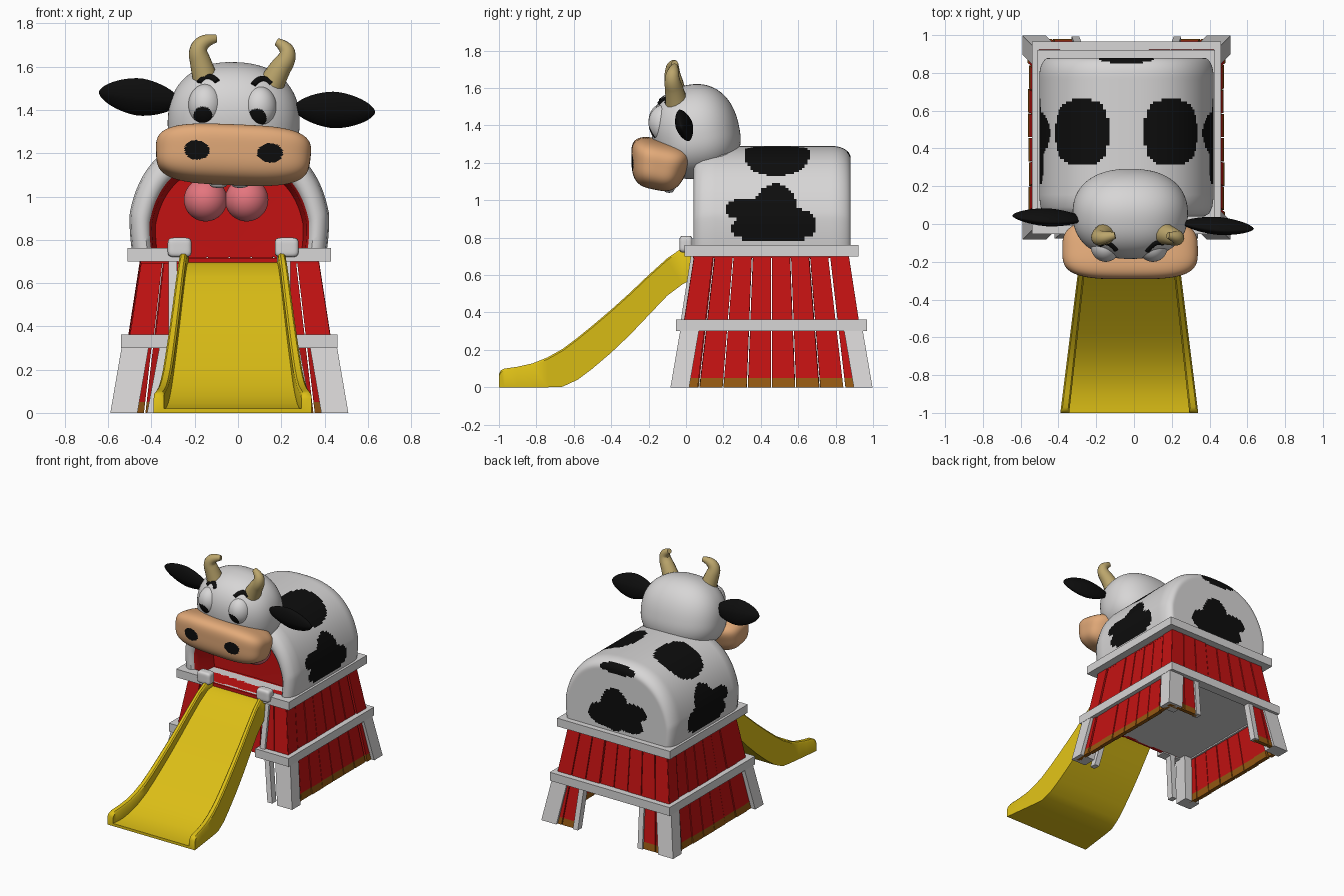
import bpy, bmesh, math, random
from mathutils import Vector, Euler, Matrix
from mathutils.bvhtree import BVHTree

random.seed(4)
if "Cube" in bpy.data.objects:
    bpy.data.objects.remove(bpy.data.objects["Cube"])


def material(name, r, g, b):
    m = bpy.data.materials.new(name)
    m.use_nodes = True
    m.diffuse_color = (r, g, b, 1)
    bsdf = m.node_tree.nodes["Principled BSDF"]
    bsdf.inputs["Base Color"].default_value = (r, g, b, 1)
    bsdf.inputs["Roughness"].default_value = 0.7
    return m


white = material("white", .68, .67, .67)
black = material("black", .004, .004, .004)
red = material("barn red", .55, .006, .006)
yellow = material("slide yellow", .72, .52, .008)
tan = material("muzzle tan", .76, .4, .19)
horn = material("horn", .5, .38, .15)
pink = material("pink", .78, .18, .21)
brown = material("brown", .3, .1, .006)

CX, CY = -.04, .457  # centre of the tower


def finish(name, bm, mats, smooth=True, angle=40):
    bmesh.ops.recalc_face_normals(bm, faces=bm.faces)
    mesh = bpy.data.meshes.new(name)
    bm.to_mesh(mesh)
    bm.free()
    for m in mats:
        mesh.materials.append(m)
    ob = bpy.data.objects.new(name, mesh)
    bpy.context.collection.objects.link(ob)
    if smooth:
        bpy.ops.object.select_all(action='DESELECT')
        ob.select_set(True)
        bpy.context.view_layer.objects.active = ob
        bpy.ops.object.shade_smooth_by_angle(angle=math.radians(angle))
    return ob


def loft(name, rings, mats, paint=None, smooth=False):
    """Closed solid through rings of points; paint(span, centre) picks the material."""
    bm = bmesh.new()
    loops = [[bm.verts.new(p) for p in ring] for ring in rings]
    n = len(rings[0])
    for s, (a, b) in enumerate(zip(loops, loops[1:])):
        for i in range(n):
            j = (i + 1) % n
            f = bm.faces.new((a[i], a[j], b[j], b[i]))
            f.material_index = paint(s, f.calc_center_median()) if paint else 0
    for loop, s in ((loops[0], 0), (loops[-1], len(rings) - 2)):
        f = bm.faces.new(loop)
        f.material_index = paint(s, f.calc_center_median()) if paint else 0
    return finish(name, bm, mats, smooth)


def rect(x0, x1, y0, y1, z):
    return [(x0, y0, z), (x1, y0, z), (x1, y1, z), (x0, y1, z)]


def box(name, mat, x0, x1, y0, y1, z0, z1):
    return loft(name, [rect(x0, x1, y0, y1, z0), rect(x0, x1, y0, y1, z1)], [mat])


def ball(name, mats, loc, rad, n=2, rot=(0, 0, 0), sub=5, paint=None, warp=None):
    """Ball with roundness exponent n: 2 is round, higher is boxier, lower is pointed."""
    bm = bmesh.new()
    bmesh.ops.create_icosphere(bm, subdivisions=sub, radius=1)
    for v in bm.verts:
        v.co /= sum(abs(c) ** n for c in v.co) ** (1 / n)
    if paint:
        for f in bm.faces:
            f.material_index = int(paint(f.calc_center_median()))
    for v in bm.verts:
        if warp:
            v.co = warp(v.co)
        v.co = Vector(a * b for a, b in zip(v.co, rad))
    bm.transform(Matrix.Translation(loc) @ Euler(rot).to_matrix().to_4x4())
    return finish(name, bm, mats)


def tube(name, mat, pts, radii):
    cu = bpy.data.curves.new(name, 'CURVE')
    cu.dimensions = '3D'
    cu.bevel_depth = 1
    cu.bevel_resolution = 5
    cu.use_fill_caps = True
    sp = cu.splines.new('NURBS')
    sp.points.add(len(pts) - 1)
    for q, p, r in zip(sp.points, pts, radii):
        q.co = (*p, 1)
        q.radius = r
    sp.use_endpoint_u = True
    sp.order_u = 3
    sp.resolution_u = 10
    cu.materials.append(mat)
    ob = bpy.data.objects.new(name, cu)
    bpy.context.collection.objects.link(ob)


def in_blobs(u, v, blobs, n=2):
    return any(abs((u - a) / c) ** n + abs((v - b) / d) ** n < 1 for a, b, c, d in blobs)


# Tower planks, leaning inwards, with worn brown feet
def reach(z):
    return .52 - .155 * z


def plank(name, side, u0, u1, z0):
    turn = Matrix.Rotation(side * math.pi / 2, 3, 'Z')
    jut = random.uniform(-.006, .004)
    rings = []
    for z in sorted({z0, max(z0, .05), .72}):
        h = reach(z) + jut
        corners = ((u0 * h + .003, -h), (u1 * h - .003, -h),
                   (u1 * h - .003, .03 - h), (u0 * h + .003, .03 - h))
        rings.append([turn @ Vector((x, y, z)) + Vector((CX, CY, 0)) for x, y in corners])
    loft(name, rings, [red, brown], lambda s, c: int(c.z < .05))


for side, wall in enumerate(("front", "left", "back", "right")):
    for i in range(8):
        lift = .31 if wall == "front" or (wall == "back" and 1 < i < 6) else 0
        plank(f"{wall}_plank_{i}", side, i / 4 - 1, (i + 1) / 4 - 1, lift)

# Legs and inner posts
for sx in (-1, 1):
    for sy, row in ((-1, "front"), (1, "back")):
        rings = []
        for z, out in ((0, .55), (.32, .495)):
            xs = sorted((CX + sx * out, CX + sx * (out - .125)))
            ys = sorted((CY + sy * (out - .01), CY + sy * (out - .11)))
            rings.append(rect(*xs, *ys, z))
        loft(f"{row}_leg", rings, [white])
        rings = []
        for z, mid in ((0, .36), (.32, .3)) if sy < 0 else ((0, .27), (.32, .25)):
            y = CY + sy * (reach(z) - .01)
            rings.append(rect(CX + sx * mid - .02, CX + sx * mid + .02, y - .025, y + .025, z))
        loft(f"{row}_inner_post", rings, [white])
    x = CX + sx * .262
    loft("doorway_post", [rect(x - .02, x + .02, CY - reach(z) - .02, CY - reach(z) + .02, z)
                          for z in (.35, .71)], [white])

# Frames and floors
for name, hx, hy, z0, z1 in (("lower", .5, .51, .3, .363), ("upper", .47, .465, .7, .762)):
    for s, d in ((-1, "right"), (1, "left")):
        xs = sorted((CX + s * hx, CX + s * (hx - .07)))
        box(f"{name}_{d}_beam", white, *xs, CY - hy, CY + hy, z0, z1)
        xs = sorted((CX + s * (hx - .07), CX + s * .22))
        box(f"{name}_front_{d}_beam", white, *xs, CY - hy, CY - hy + .07, z0, z1)
    box(f"{name}_back_beam", white, CX - hx + .07, CX + hx - .07, CY + hy - .07, CY + hy, z0, z1)
box("lower_floor", white, CX - .46, CX + .46, CY - .45, CY + .45, .31, .33)
box("upper_floor", red, CX - .41, CX + .41, CY - .42, CY + .4, .69, .715)

# Slide: stations of y, rail top, underside
stations = [(.03, .755, .575), (-.02, .745, .55), (-.1, .69, .49), (-.2, .6, .385), (-.3, .505, .28),
            (-.4, .415, .185), (-.5, .33, .1), (-.58, .265, .04), (-.66, .205, .003), (-.74, .16, 0),
            (-.82, .128, 0), (-.9, .11, 0), (-.97, .1, 0), (-.99, .09, 0), (-1, .07, 0)]
rings = []
for y, top, low in stations:
    w, r = .24 - .125 * y, .032 - .015 * y
    bed = max(top - .06 + .03 * min(0, y), .02)
    half = [(w, low), (w, top - .01), (w - .008, top), (w - r + .008, top), (w - r, top - .01), (w - r, bed)]
    rings.append([(-.025 + x, y, z) for x, z in half] + [(-.025 - x, y, z) for x, z in reversed(half)])
loft("slide", rings, [yellow], smooth=True)
for x in (-.27, .225):
    ball("slide_bracket", [white], (x, .0, .765), (.055, .035, .045), 5, sub=4)

# Body: arched shell with a red hollow at the front
profile = [(.26, .02), (.25, .74), (.1, .775), (.06, .8), (.042, .84), (.04, .89), (.055, .95), (.09, .985)]
profile += [(.14 + .64 * i / 44, 1) for i in range(45)]
profile += [(.78 + .1 * math.sin(a), .89 + .11 * math.cos(a))
            for a in (math.pi / 2 * i / 10 for i in range(1, 11))]
profile += [(.88, .89 * (1 - i / 32) + .01) for i in range(1, 32)]
rings = []
for y, s in profile:
    ring = []
    for i in range(101):
        a = math.pi * i / 100
        c, h = math.cos(a), .57 * abs(math.sin(a)) ** .8
        x = .475 * math.copysign(abs(c) ** .8, c) * (.94 + .06 * min(1, h / .2))
        ring.append((CX + s * x, y, .72 + s * h))
    rings.append(ring)

patch = [(.48, .93, .12, .16), (.32, .95, .11, .06), (.58, .87, .12, .085),
         (.36, .85, .12, .065), (.52, .84, .12, .06)]


def body_paint(span, c):
    if span < 3:
        return 2
    x = c.x - CX
    if in_blobs(abs(x), c.y, [(.235, .485, .14, .175)], 2.8) and c.z > 1.1:
        return 1
    if c.y > .835 and in_blobs(x, c.z, [(0, 1.235, .15, .036)]):
        return 1
    if c.y > .865:
        return int(in_blobs(x + .46, c.z, patch))
    return int(abs(x) > .3 and in_blobs(c.y, c.z, patch))


loft("cow_body", rings, [white, black, red], body_paint, True)
for x in (-.15, .04):
    ball("pink_bulb", [pink], (x, .165, .985), (.1, .1, .1))

# Head
head = ball("head", [white], (-.02, .055, 1.34), (.305, .235, .28), 2.3, (.18, .03, 0),
            warp=lambda p: Vector((p.x, p.y, p.z * (.8 if p.z < 0 else 1))))
ball("neck", [white], (-.02, .15, 1.23), (.25, .145, .13))
ball("muzzle", [tan, black], (-.022, -.143, 1.19), (.357, .152, .132), 3.4, (-.2, .04, 0), 6,
     lambda p: p.y < -.3 and in_blobs(abs(p.x), p.z, [(.476, -.08, .165, .33)]),
     lambda p: Vector((p.x * (1 + .03 * p.z), p.y * (1 + .2 * p.z), p.z)))
for x in (-.09, .01):
    ball("tooth", [white], (x, -.09, 1.075), (.045, .03, .035), 3, sub=3)

# Eyes and brows
tree = BVHTree.FromPolygons([v.co for v in head.data.vertices], [p.vertices for p in head.data.polygons])
for x, z, side in ((-.15, 1.42, -1), (.1, 1.41, 1)):
    ball("eye", [white, black], (x, -.115, z), (.08, .085, .1), 2, (.1, 0, 0), 5,
         lambda p: p.y < 0 and in_blobs(p.x, p.z, [(-.15, -.42, .54, .46)]))
    pts = []
    for dx, dz in ((-.04, .105), (0, .155), (.045, .11)):
        hit = tree.ray_cast(Vector((x + .01 + dx, -1, z + dz)), Vector((0, 1, 0)))[0]
        pts.append(hit)
    tube("brow", black, pts, (.013, .019, .013))

# Horns and ears
tube("right_horn", horn, [(-.15, -.05, 1.54), (-.17, -.06, 1.61), (-.19, -.075, 1.68),
                          (-.15, -.07, 1.725), (-.1, -.06, 1.73)], (.06, .052, .042, .032, .018))
tube("left_horn", horn, [(.155, -.05, 1.52), (.185, -.06, 1.58), (.23, -.075, 1.64),
                         (.225, -.07, 1.69), (.18, -.06, 1.715)], (.06, .052, .042, .032, .018))
ball("right_ear", [black], (-.455, .035, 1.46), (.19, .045, .09), 1.65, (.3, .12, -.05))
ball("left_ear", [black], (.445, -.01, 1.4), (.19, .045, .088), 1.65, (.3, .05, -.08))
